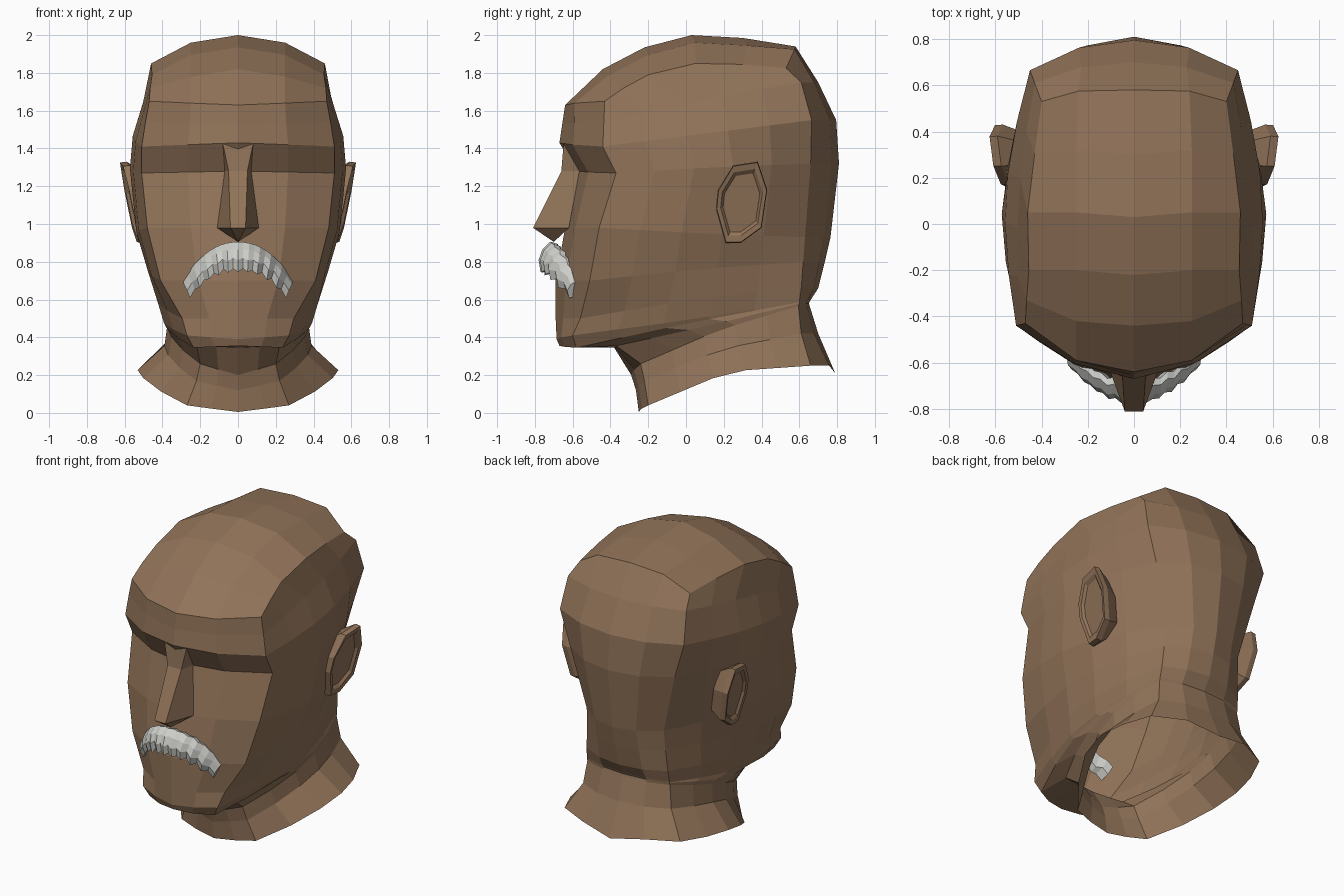
import bpy, bmesh, math, random
from mathutils import Vector

cube = bpy.data.objects.get("Cube")
if cube:
    bpy.data.objects.remove(cube, do_unlink=True)
random.seed(4)


def material(name, color):
    mat = bpy.data.materials.new(name)
    mat.use_nodes = True
    mat.diffuse_color = (*color, 1)
    mat.node_tree.nodes["Principled BSDF"].inputs["Base Color"].default_value = (*color, 1)
    return mat


skin = material("brown_skin", (0.285, 0.173, 0.1))
silver = material("silver_hair", (0.62, 0.62, 0.59))


def finish(bm, name, mat):
    bmesh.ops.recalc_face_normals(bm, faces=bm.faces)
    mesh = bpy.data.meshes.new(name)
    bm.to_mesh(mesh)
    bm.free()
    mesh.materials.append(mat)
    obj = bpy.data.objects.new(name, mesh)
    bpy.context.collection.objects.link(obj)
    return obj


def lerp(a, b, t):
    return a + (b - a) * t


def bridge(bm, a, b, closed=True):
    """Quads between two equal rows of vertices."""
    n = len(a)
    for i in range(n if closed else n - 1):
        j = (i + 1) % n
        bm.faces.new((a[i], a[j], b[j], b[i]))


def mirrored_ring(bm, half):
    """Closed ring from a half outline running front centre to back centre."""
    pts = list(half) + [(-x, y, z) for x, y, z in reversed(half[1:-1])]
    return [bm.verts.new(p) for p in pts]


def half_outline(front_y, face, width, nape, back_y, heights):
    """Half cross-section: face plane, bulging side, rounded back."""
    (cx, cy), (bx, by) = face, nape
    zf, zc, zm, zb = heights
    pts = [(0, front_y, zf), (cx * 0.52, lerp(front_y, cy, 0.3), lerp(zf, zc, 0.5))]
    steps = 5
    for i in range(steps + 1):
        t = i / steps
        bulge = (width - (cx + bx) / 2) * math.sin(math.pi * t)
        z = lerp(zc, zm, 2 * t) if t < 0.5 else lerp(zm, zb, 2 * t - 1)
        pts.append((lerp(cx, bx, t) + bulge, lerp(cy, by, t), z))
    pts += [(bx * 0.53, lerp(back_y, by, 0.25), zb), (0, back_y, zb)]
    return pts


# Head and neck: crown rim, then sections going down, neck left open
bm = bmesh.new()
crown = [(0, -0.64, 1.63), (0.25, -0.59, 1.64), (0.47, -0.43, 1.65),
         (0.465, -0.33, 1.72), (0.455, -0.2, 1.79), (0.46, 0.05, 1.85),
         (0.43, 0.3, 1.845), (0.4, 0.53, 1.825), (0.24, 0.575, 1.925), (0, 0.58, 1.94)]
rim = mirrored_ring(bm, crown)

sections = [
    # forehead, brow, eye line
    (-0.655, (0.49, -0.435), 0.5, (0.43, 0.61), 0.7, (1.53, 1.54, 1.66, 1.75)),
    (-0.67, (0.51, -0.44), 0.555, (0.45, 0.665), 0.795, (1.43, 1.41, 1.48, 1.55)),
    (-0.58, (0.51, -0.37), 0.565, (0.38, 0.66), 0.81, (1.28, 1.27, 1.3, 1.32)),
    # cheek with hollow behind the ear, mouth, chin
    (-0.64, (0.48, -0.46), 0.525, (0.28, 0.63), 0.765, (0.98, 0.98, 0.95, 0.93)),
    (-0.69, (0.41, -0.51), 0.47, (0.285, 0.62), 0.735, (0.7, 0.7, 0.76, 0.8)),
    (-0.69, (0.295, -0.56), 0.43, (0.295, 0.61), 0.7, (0.5, 0.5, 0.6, 0.66)),
    (-0.685, (0.27, -0.6), 0.4, (0.3, 0.6), 0.655, (0.39, 0.41, 0.49, 0.59)),
    # jaw underside, throat, neck, flared hem
    (-0.67, (0.235, -0.58), 0.39, (0.3, 0.6), 0.653, (0.355, 0.345, 0.475, 0.585)),
    (-0.38, (0.22, -0.37), 0.385, (0.3, 0.6), 0.65, (0.345, 0.355, 0.46, 0.58)),
    (-0.29, (0.2, -0.24), 0.37, (0.3, 0.595), 0.655, (0.2, 0.26, 0.44, 0.565)),
    (-0.265, (0.22, -0.22), 0.385, (0.32, 0.61), 0.7, (0.12, 0.17, 0.34, 0.42)),
    (-0.25, (0.27, -0.2), 0.525, (0.42, 0.66), 0.79, (0.005, 0.04, 0.22, 0.25)),
]
above = rim
for section in sections:
    ring = mirrored_ring(bm, half_outline(*section))
    bridge(bm, above, ring)
    above = ring
above[9].co.z = 0.21

# Skull cap: strips across the crown rim
previous = [rim[i] for i in (2, 1, 0, -1, -2)]
for k, (y, z) in enumerate([(-0.44, 1.82), (-0.22, 1.935), (0.03, 2.0), (0.3, 1.985)], 3):
    inner = [bm.verts.new((x, y + abs(x) * 0.08, z - abs(x) * 0.16)) for x in (0.25, 0, -0.25)]
    row = [rim[k]] + inner + [rim[-k]]
    bridge(bm, previous, row, closed=False)
    previous = row
bridge(bm, previous, rim[7:12], closed=False)
finish(bm, "head", skin)

# Nose: wedge with a flat bridge and pointed underside
bm = bmesh.new()
sides = []
for s in (1, -1):
    sides.append([bm.verts.new((s * x, y, z)) for x, y, z in (
        (0.08, -0.648, 1.425), (0.05, -0.66, 1.28), (0.04, -0.81, 0.98),
        (0.11, -0.62, 0.98), (0.07, -0.565, 1.28))])
base = bm.verts.new((0, -0.7, 0.905))
left, right = sides
for top, root, tip, wing, eye in sides:
    bm.faces.new((top, root, eye))
    bm.faces.new((root, tip, wing, eye))
    bm.faces.new((tip, base, wing))
bm.faces.new((left[0], left[1], right[1], right[0]))
bm.faces.new((left[1], left[2], right[2], right[1]))
bm.faces.new((left[2], base, right[2]))
finish(bm, "nose", skin)

# Ears: tilted eight-sided plates with a recessed bowl
ear_outline = [(0.25, 1.31), (0.38, 1.33), (0.43, 1.18), (0.4, 0.98),
               (0.29, 0.9), (0.21, 0.9), (0.16, 1.08), (0.17, 1.18)]
ear_centre = Vector((0.29, 1.11))


def ear_ring(bm, side, scale, depth):
    ring = []
    for p in ear_outline:
        y, z = ear_centre + (Vector(p) - ear_centre) * scale
        x = 0.575 + (z - 1.11) * 0.19 + (y - 0.29) * 0.1 - depth
        ring.append(bm.verts.new((side * x, y, z)))
    return ring


for side, name in ((1, "left_ear"), (-1, "right_ear")):
    bm = bmesh.new()
    rings = [ear_ring(bm, side, s, d) for s, d in
             ((0.75, 0.12), (1, 0.035), (0.98, 0), (0.82, 0.004), (0.72, 0.02))]
    for a, b in zip(rings, rings[1:]):
        bridge(bm, a, b)
    bm.faces.new(rings[-1])
    finish(bm, name, skin)

# Moustache: arched sweep with uneven tufts
bm = bmesh.new()
rings = []
count = 20
for i in range(count + 1):
    u = 2 * i / count - 1
    a = abs(u)
    tuft = (0.014 if i % 2 else -0.01) * random.uniform(0.5, 1.2)
    top = 0.905 - 0.2 * a ** 2.2
    bottom = 0.755 - 0.14 * a ** 2.4 + tuft
    front = -0.765 + 0.15 * a ** 2 + tuft * 0.6
    profile = [(1.07, front + 0.08, top - 0.01), (1.08, front + 0.05, top),
               (1.06, front + 0.01, lerp(top, bottom, 0.25)),
               (1.0, front - 0.01, lerp(top, bottom, 0.6)),
               (0.94, front, bottom), (0.93, front + 0.08, bottom + 0.02)]
    rings.append([bm.verts.new((0.27 * u * s, y, z)) for s, y, z in profile])
for a, b in zip(rings, rings[1:]):
    bridge(bm, a, b)
bm.faces.new(rings[0])
bm.faces.new(rings[-1])
finish(bm, "moustache", silver)
